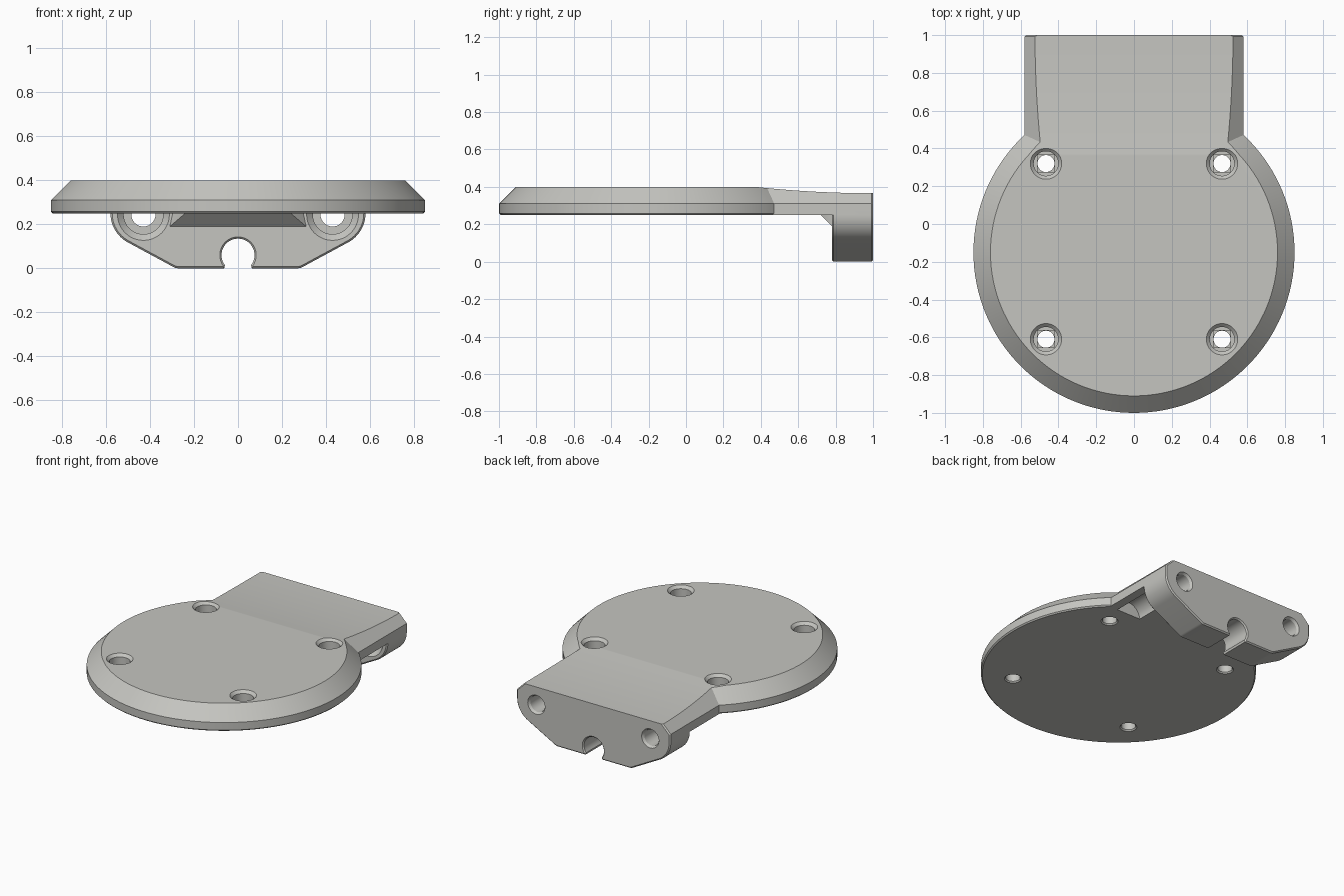
import bpy, bmesh, math
from mathutils import Matrix, Vector

if "Cube" in bpy.data.objects:
    bpy.data.objects.remove(bpy.data.objects["Cube"])

grey = bpy.data.materials.new("warm_grey")
grey.diffuse_color = (0.56, 0.56, 0.53, 1)
grey.use_nodes = True
grey.node_tree.nodes["Principled BSDF"].inputs["Base Color"].default_value = grey.diffuse_color


def finish(bm, name):
    bmesh.ops.recalc_face_normals(bm, faces=bm.faces)
    me = bpy.data.meshes.new(name)
    bm.to_mesh(me)
    bm.free()
    me.materials.append(grey)
    ob = bpy.data.objects.new(name, me)
    bpy.context.collection.objects.link(ob)
    return ob


def prism(name, points, offset, bevel=0):
    """Extrude a flat outline along an offset, optionally easing its end rims."""
    bm = bmesh.new()
    face = bm.faces.new([bm.verts.new(p) for p in points])
    ends = [face]
    geom = bmesh.ops.extrude_face_region(bm, geom=[face], use_keep_orig=True)["geom"]
    bmesh.ops.translate(bm, vec=offset, verts=[v for v in geom if isinstance(v, bmesh.types.BMVert)])
    ends += [f for f in geom if isinstance(f, bmesh.types.BMFace)]
    if bevel:
        bmesh.ops.recalc_face_normals(bm, faces=bm.faces)
        rims = list({e for f in ends for e in f.edges})
        bmesh.ops.bevel(bm, geom=rims, offset=bevel, segments=1, affect='EDGES')
    return finish(bm, name)


def lathe(name, profile, centre, along_y=False, n=48):
    """Solid of revolution from (radius, distance) pairs, about z or y."""
    bm = bmesh.new()
    rings = []
    for r, h in profile:
        rings.append([bm.verts.new((r * math.cos(2 * math.pi * i / n),
                                    r * math.sin(2 * math.pi * i / n), h)) for i in range(n)])
    for a, b in zip(rings, rings[1:]):
        for i in range(n):
            bm.faces.new((a[i], a[(i + 1) % n], b[(i + 1) % n], b[i]))
    bm.faces.new(rings[0])
    bm.faces.new(rings[-1])
    if along_y:
        bmesh.ops.rotate(bm, verts=bm.verts, matrix=Matrix.Rotation(-math.pi / 2, 3, 'X'))
    bmesh.ops.translate(bm, vec=centre, verts=bm.verts)
    return finish(bm, name)


def combine(target, tool, op):
    mod = target.modifiers.new(op.lower(), 'BOOLEAN')
    mod.operation, mod.solver, mod.object = op, 'EXACT', tool
    bpy.context.view_layer.objects.active = target
    bpy.ops.object.modifier_apply(modifier=mod.name)
    bpy.data.objects.remove(tool)


def arc(cx, cz, r, a0, a1, n):
    return [(cx + r * math.cos(math.radians(a0 + (a1 - a0) * i / n)),
             cz + r * math.sin(math.radians(a0 + (a1 - a0) * i / n))) for i in range(n + 1)]


# round base plate with sloped rim
body = lathe("mounting_plate", [(0.842, 0.25), (0.85, 0.258), (0.85, 0.31), (0.76, 0.40)],
             (0, -0.15, 0), n=128)

# neck
half = [(0.58, 0.25), (0.58, 0.31), (0.49, 0.40)]
outline = half + [(-x, z) for x, z in reversed(half)]
neck = prism("neck", [(x, -0.1, z) for x, z in outline], Vector((0, 1.07, 0)))
combine(body, neck, 'UNION')

# rear flange, with rounded shoulders and a keyhole notch at the bottom
half = [(0.063, 0.0)] + arc(0.27, 0.05, 0.05, -90, -62, 4) + arc(0.43, 0.25, 0.15, -62, 0, 12)
half += [(0.58, 0.31), (0.49, 0.40)]
outline = half + [(-x, z) for x, z in reversed(half)]
outline += arc(0, 0.06, 0.075, 218, -38, 28)
flange = prism("flange", [(x, 0.78, z) for x, z in outline], Vector((0, 0.22, 0)), 0.008)
combine(body, flange, 'UNION')

# sloped gusset under the neck
bm = bmesh.new()
for x, y, z in [(0.24, 0.72, 0.25), (0.31, 0.78, 0.19), (0.31, 0.80, 0.19),
                (0.31, 0.80, 0.27), (0.24, 0.72, 0.27)]:
    bm.verts.new((x, y, z))
    bm.verts.new((-x, y, z))
bmesh.ops.convex_hull(bm, input=bm.verts)
combine(body, finish(bm, "gusset"), 'UNION')

# gentle concave dip along the top of the neck
dip = [(0.37 + 0.70 * i / 20) for i in range(21)]
dip = [(y, 0.366 + 0.034 * ((1 - y) / 0.63) ** 2) for y in dip]
dip = [(0.35, 0.402)] + dip + [(1.07, 0.6), (0.35, 0.6)]
combine(body, prism("dip_cutter", [(-1, y, z) for y, z in dip], Vector((2, 0, 0))), 'DIFFERENCE')

for x in (-1, 1):
    # countersunk plate holes with a shallow square step
    for y in (0.32, -0.61):
        hole = [(0.053, 0.24), (0.053, 0.25), (0.045, 0.258), (0.045, 0.33), (0.065, 0.33),
                (0.065, 0.382), (0.083, 0.40), (0.083, 0.45)]
        combine(body, lathe("hole_cutter", hole, (0.466 * x, y, 0)), 'DIFFERENCE')
        step = [(0.466 * x + a, y + b, 0.318) for a, b in
                ((-0.046, -0.045), (0.046, -0.045), (0.046, 0.045), (-0.046, 0.045))]
        combine(body, prism("step_cutter", step, Vector((0, 0, 0.03))), 'DIFFERENCE')
    # screw channel under the neck and the bore through the flange
    bore = [(0.09, 0.46), (0.09, 0.84), (0.055, 0.84), (0.055, 0.985), (0.065, 1.0), (0.065, 1.05)]
    combine(body, lathe("bore_cutter", bore, (0.43 * x, 0, 0.245), True), 'DIFFERENCE')
    # flared mouth on the front of the flange
    flare = [(0.118, 0.77), (0.118, 0.782), (0.09, 0.81), (0.08, 0.81)]
    combine(body, lathe("flare_cutter", flare, (0.43 * x, 0, 0.245), True), 'DIFFERENCE')

# one material throughout, smooth curves with crisp edges
body.data.materials.clear()
body.data.materials.append(grey)
for p in body.data.polygons:
    p.material_index = 0
bpy.ops.object.select_all(action='DESELECT')
body.select_set(True)
bpy.context.view_layer.objects.active = body
bpy.ops.object.shade_smooth_by_angle(angle=math.radians(25))
